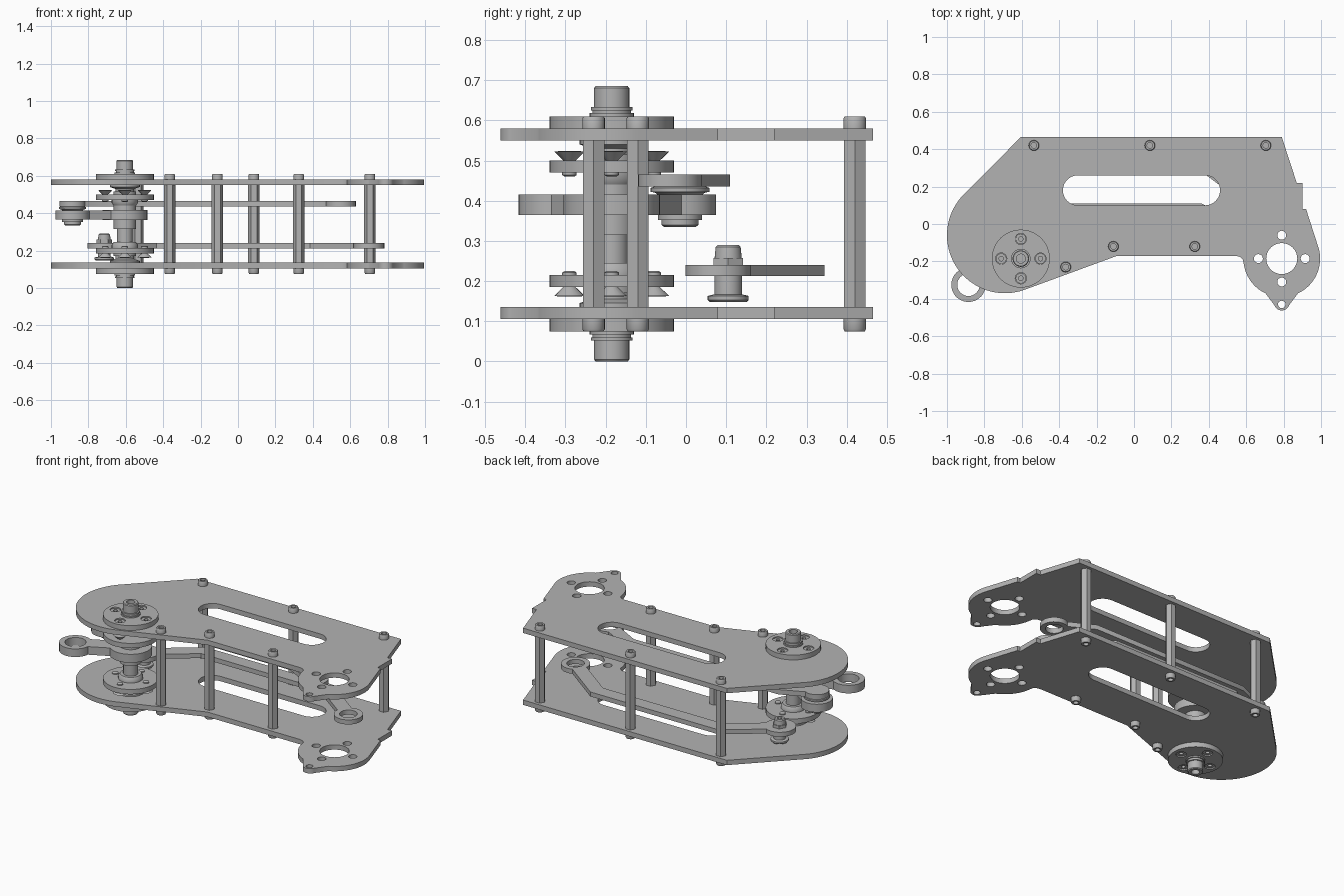
import bpy, bmesh
from math import sin, cos, asin, atan2, radians, pi
from mathutils import Vector

if "Cube" in bpy.data.objects:
    bpy.data.objects.remove(bpy.data.objects["Cube"])

grey = bpy.data.materials.new("plain grey")
grey.use_nodes = True
grey.diffuse_color = (0.45, 0.45, 0.45, 1)
grey.node_tree.nodes["Principled BSDF"].inputs["Base Color"].default_value = (0.45, 0.45, 0.45, 1)

HEIGHT = 0.685      # the assembly is symmetric about half this height
HUB = (-0.605, -0.185)


def finish(name, mesh):
    mesh.materials.clear()
    mesh.materials.append(grey)
    obj = bpy.data.objects.new(name, mesh)
    bpy.context.collection.objects.link(obj)
    bpy.ops.object.select_all(action='DESELECT')
    obj.select_set(True)
    bpy.context.view_layer.objects.active = obj
    bpy.ops.object.shade_smooth_by_angle(angle=radians(35))
    return obj


def arc(c, r, a, b, n=24):
    """Points along an arc from angle a to b in degrees."""
    return [(c[0] + r * cos(radians(a + (b - a) * i / n)),
             c[1] + r * sin(radians(a + (b - a) * i / n))) for i in range(n + 1)]


def circle(c, r, n=32):
    return arc(c, r, 0, 360, n)[:-1]


def slab(name, loops, z0, z1):
    """Flat plate: first loop is the outline, the others are holes."""
    cu = bpy.data.curves.new(name, 'CURVE')
    cu.dimensions = '2D'
    cu.fill_mode = 'BOTH'
    cu.extrude = (z1 - z0) / 2
    for loop in loops:
        sp = cu.splines.new('POLY')
        sp.points.add(len(loop) - 1)
        for p, (x, y) in zip(sp.points, loop):
            p.co = (x, y, 0, 1)
        sp.use_cyclic_u = True
    tmp = bpy.data.objects.new(name + "_curve", cu)
    bpy.context.collection.objects.link(tmp)
    dg = bpy.context.evaluated_depsgraph_get()
    mesh = bpy.data.meshes.new_from_object(tmp.evaluated_get(dg))
    bpy.data.objects.remove(tmp)
    bm = bmesh.new()
    bm.from_mesh(mesh)
    bmesh.ops.remove_doubles(bm, verts=bm.verts, dist=1e-5)
    bmesh.ops.translate(bm, verts=bm.verts, vec=(0, 0, (z0 + z1) / 2))
    bmesh.ops.recalc_face_normals(bm, faces=bm.faces)
    bm.to_mesh(mesh)
    bm.free()
    return finish(name, mesh)


def lathe(name, c, profile, n=32, flip=False):
    """Turned part at c from (radius, z) pairs; flip mirrors it in height."""
    bm = bmesh.new()
    rings = []
    for r, z in profile:
        z = HEIGHT - z if flip else z
        rings.append([bm.verts.new((x, y, z)) for x, y in circle(c, r, n)])
    for a, b in zip(rings, rings[1:]):
        for i in range(n):
            bm.faces.new((a[i], a[(i + 1) % n], b[(i + 1) % n], b[i]))
    bm.faces.new(rings[0])
    bm.faces.new(rings[-1])
    bmesh.ops.recalc_face_normals(bm, faces=bm.faces)
    mesh = bpy.data.meshes.new(name)
    bm.to_mesh(mesh)
    bm.free()
    return finish(name, mesh)


def link_outline(path, w, r0, r1):
    """Bar of half width w along a path, with round ends of radius r0 and r1."""
    pts = [Vector(p) for p in path]

    def side(ps):
        out = []
        for a, b, c in zip(ps, ps[1:], ps[2:]):
            d, e = (b - a).normalized(), (c - b).normalized()
            n, m = Vector((-d.y, d.x)), Vector((-e.y, e.x))
            out.append(tuple(b - (n + m) * w / (1 + n.dot(m))))
        return out

    def cap(p, q, r):
        a = atan2(q.y - p.y, q.x - p.x) * 180 / pi
        t = asin(w / r) * 180 / pi
        return arc(p, r, a + t, a + 360 - t)

    return (cap(pts[0], pts[1], r0) + side(pts)
            + cap(pts[-1], pts[-2], r1) + side(pts[::-1]))


# Side plates with lightening slot and bearing lobe
lobe = (0.79, -0.185)
outline = ([(0.79, 0.465), (-0.605, 0.465)] + arc((-0.69, -0.06), 0.31, 140, 290, 36)
           + [(-0.09, -0.17), (0.54, -0.17), (0.565, -0.175), (0.582, -0.19)]
           + arc(lobe, 0.205, 188, 245) + arc((0.79, -0.42), 0.042, 200, 340)
           + arc(lobe, 0.205, 295, 380)
           + [(0.92, 0.08), (0.90, 0.08), (0.90, 0.22), (0.87, 0.22)])
slot = arc((-0.30, 0.18), 0.08, 90, 270) + arc((0.38, 0.18), 0.08, -90, 90)
holes = [slot, circle(lobe, 0.083), circle((0.79, -0.43), 0.02, 20)]
holes += [circle(p, 0.024, 20) for p in circle(lobe, 0.125, 4)]
slab("lower_plate", [outline] + holes, 0.105, 0.135)
slab("upper_plate", [outline] + holes, 0.55, 0.58)

# Hexagonal spacers with socket screws at both ends
spacers = [(-0.535, 0.42), (0.085, 0.42), (0.705, 0.42),
           (-0.11, -0.12), (0.325, -0.12), (-0.365, -0.23)]
for p in spacers:
    lathe("hex_spacer", p, [(0.031, 0.135), (0.031, 0.55)], 6)
    for flip in (False, True):
        lathe("spacer_screw", p, [(0.028, 0.58), (0.028, 0.605), (0.025, 0.61),
                                  (0.015, 0.61), (0.015, 0.592)], 24, flip)

# Pivot hubs, mirrored onto both plates
for flip in (False, True):
    zs = (0.58, 0.61, 0.47, 0.50)
    if flip:
        zs = tuple(HEIGHT - z for z in (0.61, 0.58, 0.50, 0.47))
    bolts = circle(HUB, 0.105, 4)
    disc = circle(HUB, 0.155, 48)
    slab("outer_flange", [disc] + [circle(p, 0.03, 24) for p in bolts], zs[0], zs[1])
    slab("inner_flange", [disc], zs[2], zs[3])
    for p in bolts:
        lathe("flange_screw", p, [(0.028, 0.578), (0.028, 0.604), (0.012, 0.604),
                                  (0.012, 0.59)], 20, flip)
        lathe("countersunk_screw", p, [(0.012, 0.497), (0.038, 0.522), (0.02, 0.524)], 20, flip)
        lathe("screw_tip", p, [(0.012, 0.46), (0.018, 0.464), (0.018, 0.472)], 16, flip)
    lathe("pivot_screw", HUB, [(0.055, 0.608), (0.055, 0.618), (0.048, 0.618), (0.048, 0.625),
                               (0.052, 0.625), (0.052, 0.633), (0.044, 0.633), (0.044, 0.68),
                               (0.040, 0.685), (0.024, 0.685), (0.024, 0.65)], 32, flip)
    lathe("pivot_bearing", HUB, [(0.06, 0.498), (0.06, 0.515), (0.05, 0.515), (0.05, 0.53),
                                 (0.08, 0.54), (0.08, 0.552)], 32, flip)
    lathe("hub_collar", HUB, [(0.06, 0.44), (0.07, 0.455), (0.07, 0.472)], 32, flip)
lathe("pivot_shaft", HUB, [(0.042, 0.12), (0.042, 0.565)])
lathe("shaft_collar", HUB, [(0.06, 0.315), (0.06, 0.44)])

# Bell crank with two eyes
eye, joint = (-0.885, -0.325), (-0.885, -0.015)
slab("bell_crank", [link_outline([eye, HUB, joint], 0.05, 0.092, 0.09), circle(eye, 0.06)],
     0.365, 0.415)
lathe("bell_crank_boss", HUB, [(0.12, 0.364), (0.12, 0.416)], 48)
lathe("joint_bearing", joint, [(0.04, 0.335), (0.046, 0.34), (0.046, 0.352), (0.055, 0.352),
                               (0.055, 0.366), (0.055, 0.414), (0.062, 0.42), (0.073, 0.422),
                               (0.073, 0.432), (0.062, 0.436)])

# Bowed links
upper = [joint, (-0.70, 0.068), (0.35, 0.068), (0.55, -0.04)]
slab("upper_link", [link_outline(upper, 0.042, 0.07, 0.08), circle(upper[-1], 0.05)],
     0.435, 0.465)
lower = [(-0.715, 0.10), (-0.45, 0.303), (0.40, 0.303), (0.70, 0.08)]
slab("lower_link", [link_outline(lower, 0.042, 0.09, 0.082), circle(lower[-1], 0.05)],
     0.212, 0.24)

# Lower link pin with nut
pin = (-0.715, 0.105)
lathe("link_pin", pin, [(0.046, 0.148), (0.051, 0.153), (0.051, 0.163), (0.034, 0.167),
                        (0.034, 0.255), (0.031, 0.285), (0.026, 0.29), (0.014, 0.29),
                        (0.014, 0.275)])
lathe("pin_nut", pin, [(0.042, 0.239), (0.042, 0.258)], 6)
